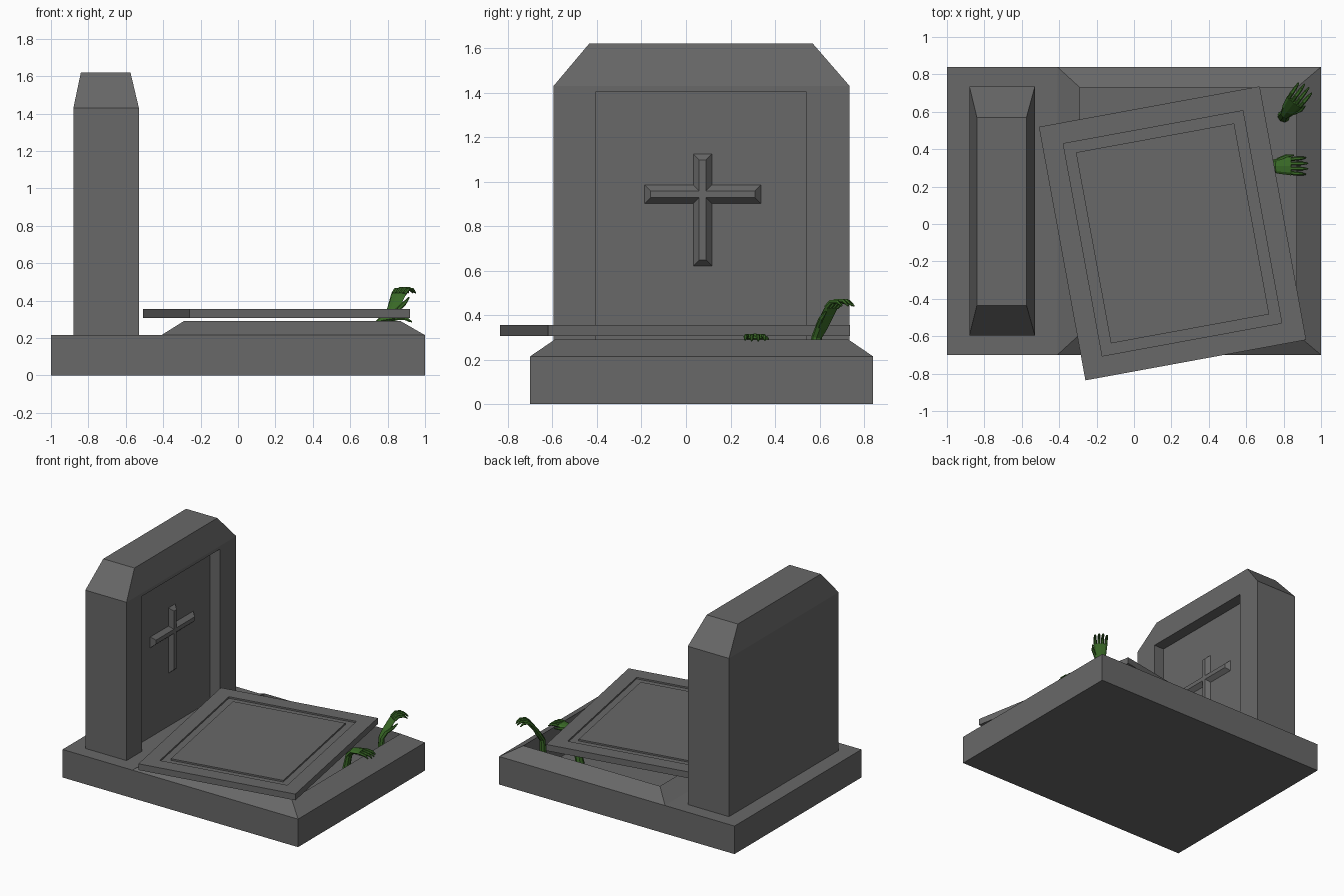
import bpy, bmesh, math
from mathutils import Vector

if "Cube" in bpy.data.objects:
    bpy.data.objects.remove(bpy.data.objects["Cube"])


def material(name, rgb):
    m = bpy.data.materials.new(name)
    m.diffuse_color = (*rgb, 1)
    m.use_nodes = True
    m.node_tree.nodes["Principled BSDF"].inputs["Base Color"].default_value = m.diffuse_color
    return m


STONE = material("grey stone", (0.138, 0.138, 0.138))
GREEN = material("rotten green", (0.042, 0.145, 0.02))


def loft(bm, rings):
    """Skin a stack of equal-length point rings and cap both ends."""
    vs = [[bm.verts.new(p) for p in r] for r in rings]
    n = len(vs[0])
    for a, b in zip(vs, vs[1:]):
        for i in range(n):
            j = (i + 1) % n
            bm.faces.new((a[i], a[j], b[j], b[i]))
    bm.faces.new(vs[0][::-1])
    bm.faces.new(vs[-1])


def finish(bm, name, mat, loc=(0, 0, 0), rot=0, clean=True):
    bmesh.ops.remove_doubles(bm, verts=bm.verts, dist=1e-5)
    if clean:
        bmesh.ops.dissolve_degenerate(bm, edges=bm.edges, dist=1e-5)
        bmesh.ops.dissolve_limit(bm, angle_limit=0.01, verts=bm.verts, edges=bm.edges)
    bmesh.ops.recalc_face_normals(bm, faces=bm.faces)
    me = bpy.data.meshes.new(name)
    bm.to_mesh(me)
    bm.free()
    me.materials.append(mat)
    ob = bpy.data.objects.new(name, me)
    ob.location = loc
    ob.rotation_euler.z = rot
    bpy.context.collection.objects.link(ob)
    return ob


def rect(x0, x1, y0, y1, z):
    return [(x0, y0, z), (x1, y0, z), (x1, y1, z), (x0, y1, z)]


# Plinth: flat terrace, sloped kerb and open pit
bm = bmesh.new()
loft(bm, [rect(-1, 1, -0.70, 0.84, 0),
          rect(-1, 1, -0.70, 0.84, 0.215),
          rect(-0.41, 1, -0.70, 0.84, 0.215),
          rect(-0.29, 0.87, -0.59, 0.73, 0.29),
          rect(-0.29, 0.87, -0.59, 0.73, 0.03)])
finish(bm, "plinth", STONE)


# Headstone: notched section, solid head, hipped top
def stone_ring(x0, x1, y0, y1, z, depth):
    a, b = -0.405, 0.54
    return [(x0, y0, z), (x1, y0, z), (x1, a, z), (x1 - depth, a, z),
            (x1 - depth, b, z), (x1, b, z), (x1, y1, z), (x0, y1, z)]


bm = bmesh.new()
body = (-0.88, -0.53, -0.595, 0.735)
loft(bm, [stone_ring(*body, 0.215, 0.085),
          stone_ring(*body, 1.405, 0.085),
          stone_ring(*body, 1.405, 0),
          stone_ring(*body, 1.43, 0),
          stone_ring(-0.84, -0.575, -0.435, 0.57, 1.62, 0)])
finish(bm, "headstone", STONE)


# Bevelled cross on the recessed panel
def cross_ring(x, inset):
    w = 0.0425 - inset
    l, r, d, u = -0.262 + inset, 0.262 - inset, -0.322 + inset, 0.182 - inset
    pts = [(-w, d), (w, d), (w, -w), (r, -w), (r, w), (w, w),
           (w, u), (-w, u), (-w, w), (l, w), (l, -w), (-w, -w)]
    return [(x, 0.075 + y, 0.943 + z) for y, z in pts]


bm = bmesh.new()
loft(bm, [cross_ring(-0.616, 0), cross_ring(-0.585, 0.027)])
finish(bm, "cross", STONE)


# Displaced lid with a grooved border
def lid_ring(inset, z):
    x, y = 0.6 - inset, 0.689 - inset
    return rect(-x, x, -y, y, z)


bm = bmesh.new()
loft(bm, [lid_ring(0, 0.307), lid_ring(0, 0.355),
          lid_ring(0.112, 0.355), lid_ring(0.112, 0.343),
          lid_ring(0.17, 0.343), lid_ring(0.17, 0.355)])
finish(bm, "lid", STONE, (0.206, -0.05, 0), math.radians(10.4))


# Hands: forearm and palm in one tube, then fingers and a thumb
def tube(bm, pts, radii, sides=8):
    pts = [Vector(p) for p in pts]
    rings = []
    for i, p in enumerate(pts):
        t = pts[min(i + 1, len(pts) - 1)] - pts[max(i - 1, 0)]
        t.y = 0
        n = t.normalized().cross(Vector((0, 1, 0)))
        rs, rn = radii[i]
        rings.append([p + Vector((0, 1, 0)) * rs * math.cos(a) + n * rn * math.sin(a)
                      for a in (math.tau * k / sides for k in range(sides))])
    loft(bm, rings)


def hand(name, origin, angle, path, side):
    """path = (outward, z) points: elbow, wrist, palm, knuckle, two joints, tip."""
    bm = bmesh.new()
    elbow, wrist, palm, knuckle, j1, j2, tip = path
    tube(bm, [(u, 0, z) for u, z in (elbow, wrist, palm, knuckle)],
         [(0.034, 0.03), (0.028, 0.021), (0.04, 0.02), (0.05, 0.011)])
    for k, reach in zip((-1.5, -0.5, 0.5, 1.5), (0.86, 1.0, 1.0, 0.88)):
        pts = []
        for i, (u, z) in enumerate((knuckle, j1, j2, tip)):
            pts.append((knuckle[0] + (u - knuckle[0]) * reach,
                        k * (0.025 + 0.0015 * i),
                        knuckle[1] + (z - knuckle[1]) * reach))
        tube(bm, pts, [(0.011, 0.011), (0.011, 0.011), (0.009, 0.009), (0.004, 0.004)], 6)
    mid = ((palm[0] + knuckle[0]) / 2, (palm[1] + knuckle[1]) / 2)
    tube(bm, [(palm[0], side * 0.03, palm[1]),
              (mid[0] + 0.01, side * 0.052, mid[1] - 0.006),
              (knuckle[0] + 0.015, side * 0.058, knuckle[1] - 0.018)],
         [(0.013, 0.013), (0.011, 0.011), (0.004, 0.004)], 6)
    finish(bm, name, GREEN, (*origin, 0), math.radians(angle), clean=False)


hand("raised_hand", (0.80, 0.575), 53,
     [(0.0, 0.03), (0.015, 0.30), (0.045, 0.35), (0.098, 0.435),
      (0.13, 0.463), (0.175, 0.464), (0.205, 0.442)], -1)
hand("gripping_hand", (0.74, 0.31), 0,
     [(-0.06, 0.03), (-0.015, 0.25), (0.025, 0.293), (0.10, 0.306),
      (0.13, 0.305), (0.165, 0.302), (0.19, 0.285)], 1)
